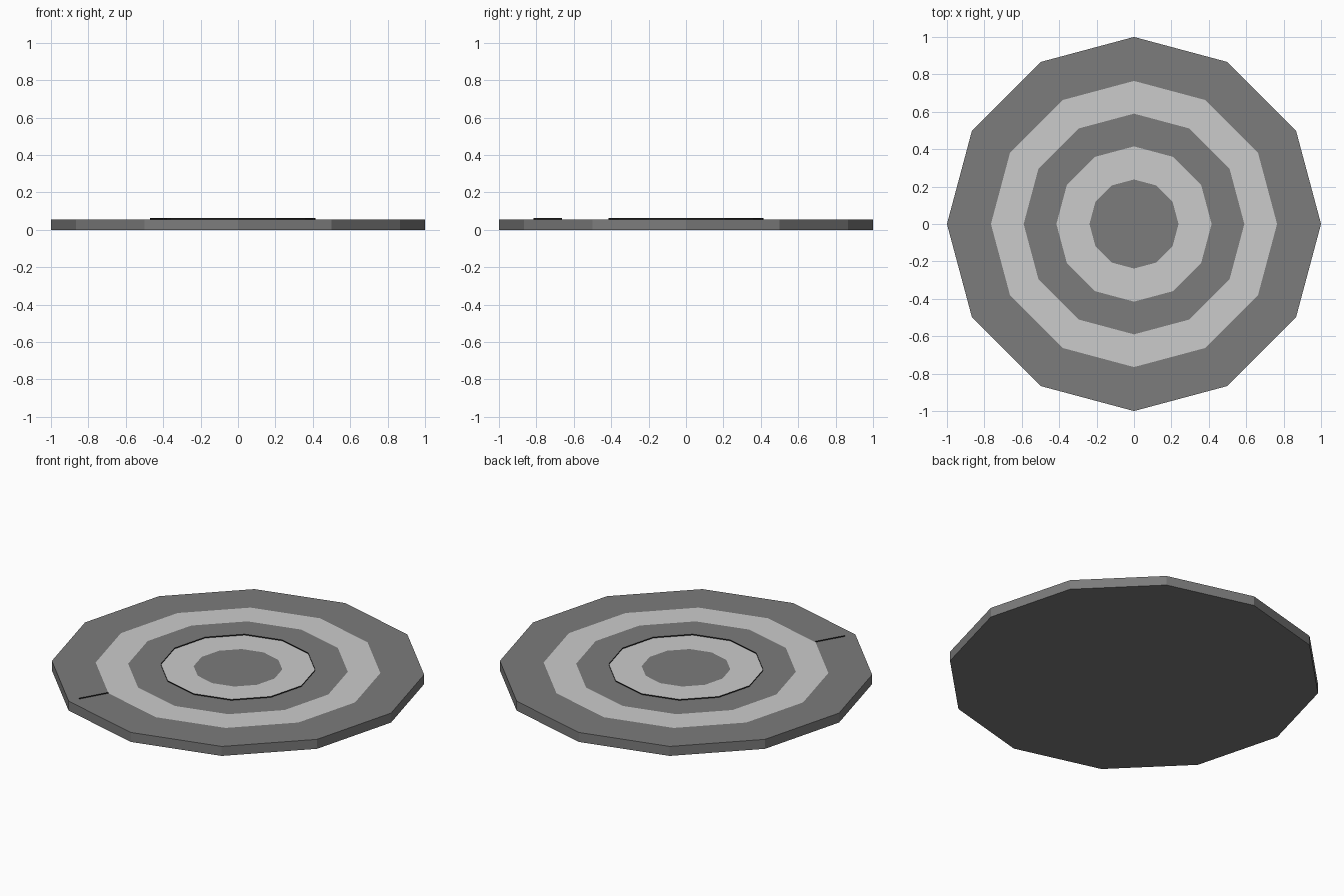
import bpy, bmesh
from math import cos, sin, pi, radians

if "Cube" in bpy.data.objects:
    bpy.data.objects.remove(bpy.data.objects["Cube"])

SIDES = 12
TOP = 0.056
LIP = 0.062


def material(name, v):
    m = bpy.data.materials.new(name)
    m.diffuse_color = (v, v, v, 1)
    m.use_nodes = True
    m.node_tree.nodes["Principled BSDF"].inputs["Base Color"].default_value = m.diffuse_color
    return m


dark = material("dark_grey", 0.2)
light = material("light_grey", 0.8)
black = material("black", 0.02)


def make(name, profile, mat, fix_normals=False):
    """Sweep (radius, height) pairs round z; radius 0 closes with one polygon."""
    bm = bmesh.new()
    loops = []
    for r, z in profile:
        if r == 0:
            loops.append(None)
            continue
        loops.append([bm.verts.new((r * cos(2 * pi * i / SIDES), r * sin(2 * pi * i / SIDES), z))
                      for i in range(SIDES)])
    for a, b in zip(loops, loops[1:]):
        if a is None:
            bm.faces.new(b[::-1])
        elif b is None:
            bm.faces.new(a)
        else:
            for i in range(SIDES):
                j = (i + 1) % SIDES
                bm.faces.new((a[i], a[j], b[j], b[i]))
    finish(name, bm, mat)


def finish(name, bm, mat):
    me = bpy.data.meshes.new(name)
    bm.to_mesh(me)
    bm.free()
    me.materials.append(mat)
    bpy.context.collection.objects.link(bpy.data.objects.new(name, me))


# Body: underside, rim and outer top band
make("disc_body", [(0, 0), (1, 0), (1, TOP), (0.765, TOP)], dark)

# Flush coloured bands on the top face
make("outer_light_band", [(0.765, TOP), (0.59, TOP)], light)
make("inner_dark_band", [(0.59, TOP), (0.415, TOP)], dark)
make("inner_light_band", [(0.415, TOP), (0.238, TOP)], light)
make("centre_spot", [(0.238, TOP), (0, TOP)], dark)

# Paper-thin raised lip round the inner light band
make("raised_lip", [(0.415, TOP), (0.415, LIP)], black)

# Paper-thin radial marker on the outer band
bm = bmesh.new()
a = radians(240)
bm.faces.new([bm.verts.new((r * cos(a), r * sin(a), z))
              for r, z in ((0.765, TOP), (0.94, TOP), (0.94, LIP), (0.765, LIP))])
finish("radial_marker", bm, black)
